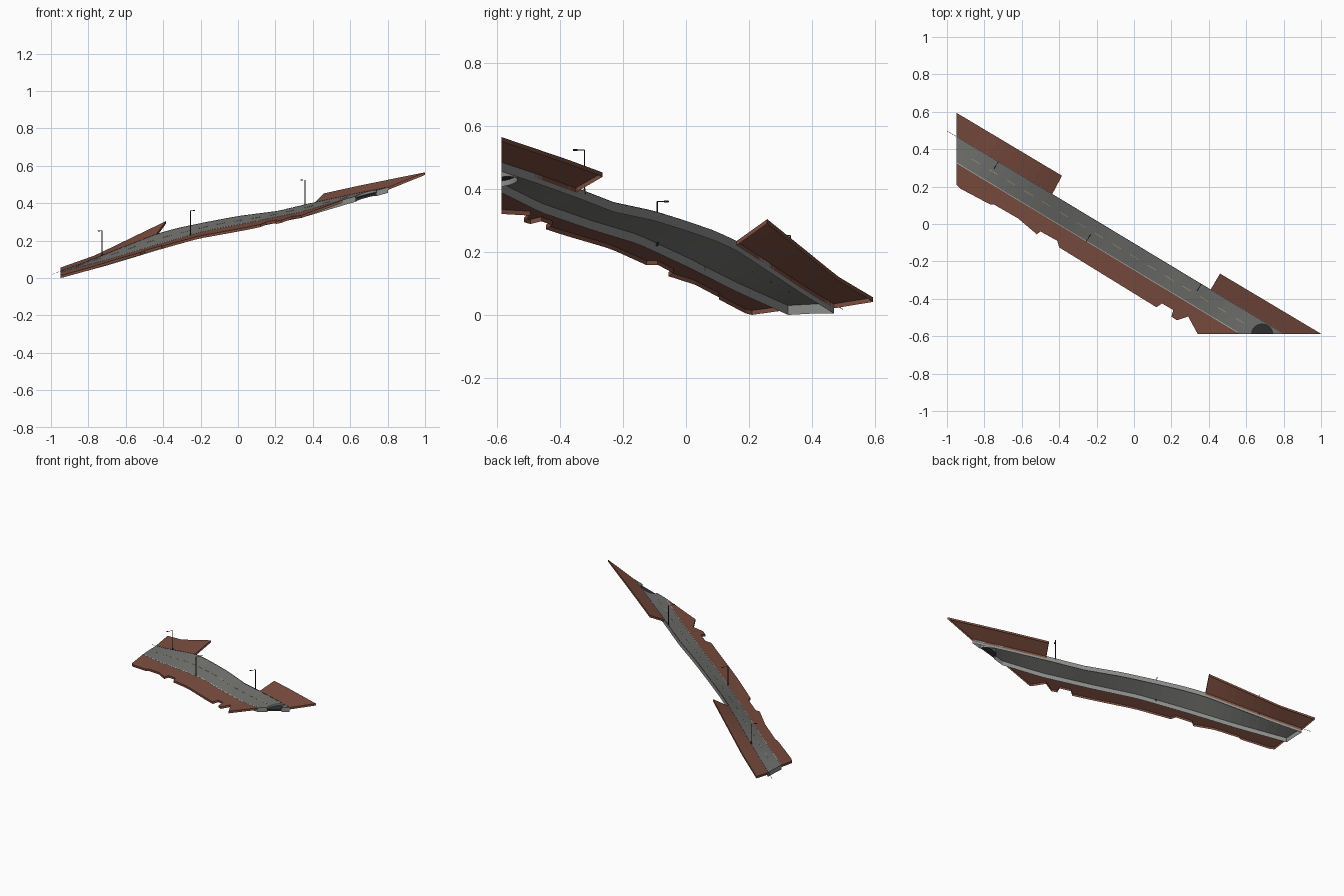
import bpy, bmesh, math
from mathutils import Vector

if "Cube" in bpy.data.objects:
    bpy.data.objects.remove(bpy.data.objects["Cube"])

# Road frame: u runs along the road, n across it (uphill)
U = Vector((0.8564, -0.5163, 0))
N = Vector((0.5163, 0.8564, 0))
SLOPE = -0.603
N_NEAR = -0.248 * N.y          # across-position of the near kerb
WIDTH = 0.145 * N.y            # road width
END_Y, END_X = -0.587, -0.95   # planes that cut the road's ends

NEAR_Z = [(-.95, .03), (-.69, .10), (-.41, .185), (-.16, .255), (.086, .30),
          (.35, .355), (.567, .42), (.74, .455)]
FAR_Z = [(-.95, .035), (-.8, .09), (-.6, .17), (-.436, .235), (-.32, .267), (-.17, .298),
         (0, .33), (.21, .357), (.393, .40), (.6, .445), (.8, .485)]
FAR_BANK = [(-.95, .38), (-.77, .36), (-.385, .65), (.46, .5), (1, .5)]


def lerp(table, x):
    i = 0
    while i < len(table) - 2 and x > table[i + 1][0]:
        i += 1
    (x0, z0), (x1, z1) = table[i], table[i + 1]
    return z0 + (z1 - z0) * (x - x0) / (x1 - x0)


def height(x, y):
    """Height of the banked hillside and road."""
    t = x * N.x + y * N.y - N_NEAR
    zn = lerp(NEAR_Z, x - t * N.x)
    zf = lerp(FAR_Z, x - (t - WIDTH) * N.x)
    if t < 0:
        return zn + 0.3 * t
    if t > WIDTH:
        return zf + lerp(FAR_BANK, x) * (t - WIDTH)
    return zn + (zf - zn) * t / WIDTH


def material(name, rgb):
    m = bpy.data.materials.new(name)
    m.diffuse_color = (*rgb, 1)
    m.use_nodes = True
    m.node_tree.nodes["Principled BSDF"].inputs["Base Color"].default_value = m.diffuse_color
    return m


EARTH = material("earth", (.20, .075, .05))
ASPHALT = material("asphalt", (.17, .17, .16))
KERB = material("concrete", (.26, .27, .26))
DARK = material("dark_metal", (.03, .03, .035))
WHITE = material("white_paint", (.75, .75, .72))
YELLOW = material("yellow_paint", (.4, .38, .25))


def draped(name, outlines, mats, depth, lift=0.0):
    """Flat outlines cut across the road, given a skirt and draped on the hillside."""
    bm = bmesh.new()
    for pts in outlines:
        f = bm.faces.new([bm.verts.new((x, y, 0)) for x, y in pts])
        f.normal_update()
        if f.normal.z < 0:
            f.normal_flip()
    for i in range(44):
        geom = bm.verts[:] + bm.edges[:] + bm.faces[:]
        bmesh.ops.bisect_plane(bm, geom=geom, dist=1e-5, plane_no=U,
                               plane_co=U * (-1.13 + i * 0.055))
    top = bm.faces[:]
    rim = [e for e in bm.edges if e.is_boundary]
    ext = bmesh.ops.extrude_edge_only(bm, edges=rim)["geom"]
    for g in ext:
        if isinstance(g, bmesh.types.BMVert):
            g.co.z -= depth
        elif isinstance(g, bmesh.types.BMFace):
            g.material_index = len(mats) - 1
    for v in bm.verts:
        v.co.z += height(v.co.x, v.co.y) + lift
    bmesh.ops.recalc_face_normals(bm, faces=bm.faces[:])
    if sum(f.normal.z for f in top) < 0:
        bmesh.ops.reverse_faces(bm, faces=bm.faces[:])
    me = bpy.data.meshes.new(name)
    bm.to_mesh(me)
    bm.free()
    for m in mats:
        me.materials.append(m)
    ob = bpy.data.objects.new(name, me)
    bpy.context.collection.objects.link(ob)
    return ob


def near_y(x): return -0.248 + SLOPE * x
def far_y(x): return -0.103 + SLOPE * x


def strip(x0, x1, t, w):
    """Thin rectangle along the road, t across from the near kerb, starting at kerb x0."""
    a, b = Vector((x0, near_y(x0), 0)), Vector((x1, near_y(x1), 0))
    return [(p.x, p.y) for p in (a + N * t, b + N * t, b + N * (t + w), a + N * (t + w))]


# Road deck with a half-round pit cut into its lower right end
xn, xf = (END_Y + 0.248) / SLOPE, (END_Y + 0.103) / SLOPE
arc = [(0.685 + 0.056 * math.cos(a), END_Y + 0.052 * math.sin(a))
       for a in (math.pi * (1 - i / 12) for i in range(13))]
draped("road", [[(END_X, near_y(END_X)), (xn, END_Y), *arc, (xf, END_Y),
                 (END_X, far_y(END_X))]], [ASPHALT, KERB], 0.03)
draped("drain_cover", [arc], [DARK], 0.012, -0.012)

# Earth banks: one ragged bank below the road, two above
draped("lower_bank", [[
    (END_X, near_y(END_X)), (-.95, .21), (-.93, .19), (-.77, .105), (-.75, .105),
    (-.62, .03), (-.52, -.055), (-.5, -.04), (-.41, -.09), (-.40, -.125), (.12, -.445),
    (.15, -.425), (.21, -.46), (.20, -.495), (.23, -.515), (.29, -.495), (.34, END_Y),
    (xn, END_Y)]], [EARTH], 0.014)
draped("upper_bank_left", [[(END_X, far_y(END_X)), (-.95, .595), (-.385, .258),
                            (-.437, far_y(-.437))]], [EARTH], 0.014)
draped("upper_bank_right", [[(.41, far_y(.41)), (.46, -.265), (1.0, END_Y),
                             (xf, END_Y)]], [EARTH], 0.014)

# Painted lines
draped("near_edge_line", [strip(-.95, .55, 0.001, 0.003)], [WHITE], 0.001, 0.002)
draped("far_edge_line", [strip(-1.063, .73, WIDTH - 0.003, 0.002)], [DARK], 0.001, 0.002)
draped("centre_dashes", [strip(-.9 + i * .094, -.855 + i * .094, WIDTH / 2 - .0015, .003)
                         for i in range(16)], [YELLOW], 0.001, 0.002)


def rod(bm, a, b, r, sides=8):
    d = b - a
    m = d.to_track_quat('Z', 'Y').to_matrix().to_4x4()
    m.translation = (a + b) / 2
    bmesh.ops.create_cone(bm, cap_ends=True, segments=sides, radius1=r, radius2=r,
                          depth=d.length, matrix=m)


# Street lamps: post, arm over the road and a small head
for i, (x, y, side) in enumerate([(-.725, far_y(-.725), -1), (-.255, near_y(-.255), 1),
                                  (.36, far_y(.36), -1)]):
    base = Vector((x, y, height(x, y) - 0.01)) + N * side * 0.003
    tip = base + Vector((0, 0, 0.142))
    arm = N * side
    bm = bmesh.new()
    rod(bm, base, base + Vector((0, 0, 0.02)), 0.0035)
    rod(bm, base, tip, 0.002)
    rod(bm, tip, tip + arm * 0.038, 0.0013)
    rod(bm, tip + arm * 0.026, tip + arm * 0.042, 0.0028, 6)
    me = bpy.data.meshes.new("street_lamp")
    bm.to_mesh(me)
    bm.free()
    me.materials.append(DARK)
    bpy.context.collection.objects.link(bpy.data.objects.new(f"street_lamp_{i + 1}", me))

# Rest the model on z = 0
low = min(v.co.z for o in bpy.data.objects for v in o.data.vertices)
for o in bpy.data.objects:
    o.location.z = -low
